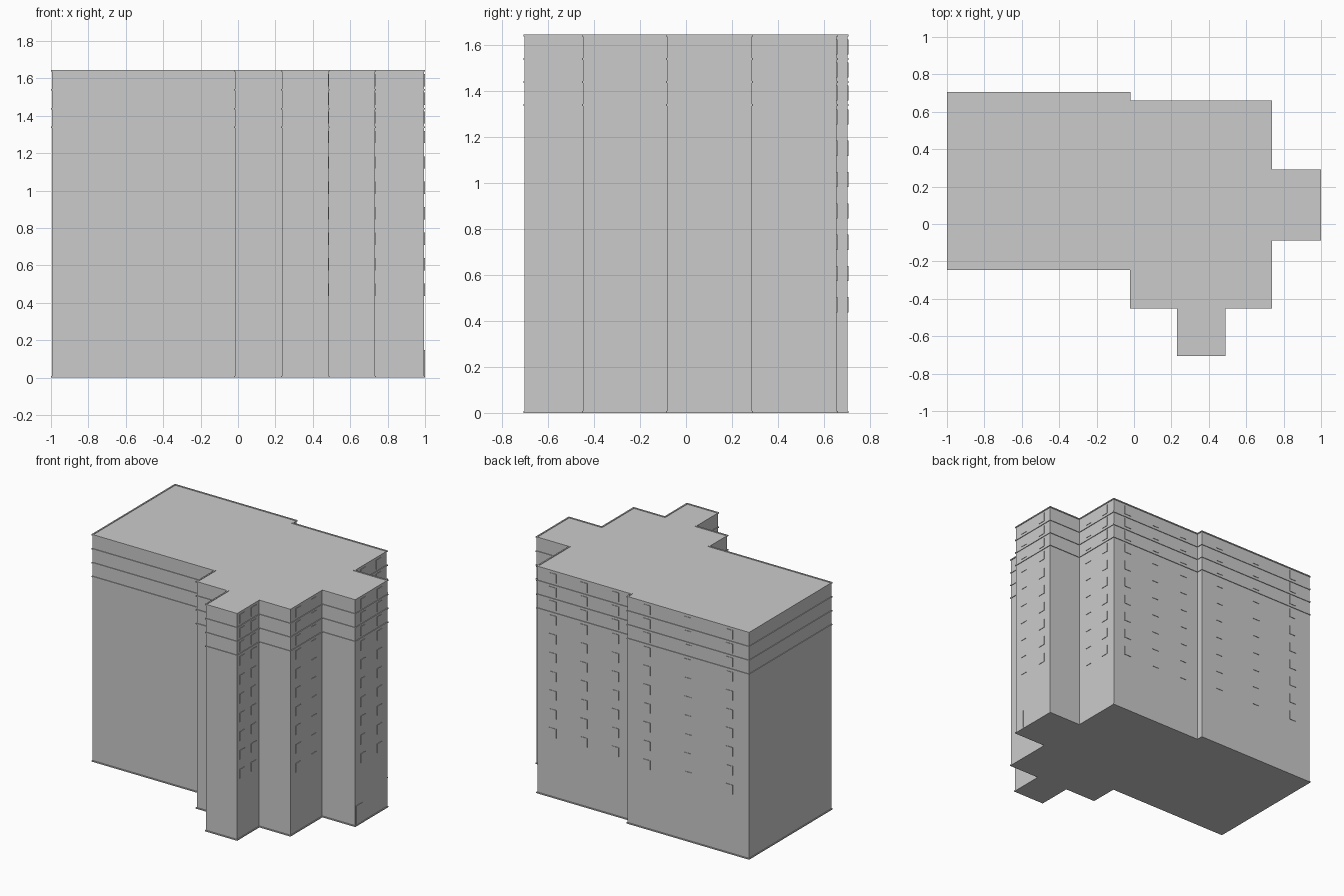
import bpy, bmesh
from mathutils import Vector

if "Cube" in bpy.data.objects:
    bpy.data.objects.remove(bpy.data.objects["Cube"])

H = 1.645      # overall height
TRIM = 0.005   # how far the mouldings stand out from the walls

# wall footprint, clockwise seen from above
PLAN = [(-.995, .702), (-.023, .702), (-.023, .655), (.732, .655),
        (.732, .286), (.995, .286), (.995, -.083), (.732, -.083),
        (.732, -.448), (.483, -.448), (.483, -.702), (.235, -.702),
        (.235, -.448), (-.016, -.448), (-.016, -.242), (-.995, -.242)]


def offset(d):
    """Footprint moved outward by d with mitred corners."""
    out = []
    for i, p in enumerate(PLAN):
        p = Vector(p)
        a = (p - Vector(PLAN[i - 1])).normalized()
        b = (Vector(PLAN[(i + 1) % len(PLAN)]) - p).normalized()
        out.append((p.x - (a.y + b.y) * d, p.y + (a.x + b.x) * d))
    return out


def finish(name, bm):
    bmesh.ops.recalc_face_normals(bm, faces=bm.faces)
    me = bpy.data.meshes.new(name)
    bm.to_mesh(me)
    bm.free()
    ob = bpy.data.objects.new(name, me)
    bpy.context.collection.objects.link(ob)
    return ob


def block(name, z0, z1):
    bm = bmesh.new()
    f = bm.faces.new([bm.verts.new((x, y, z0)) for x, y in PLAN])
    ext = bmesh.ops.extrude_face_region(bm, geom=[f], use_keep_orig=True)
    vs = [v for v in ext["geom"] if isinstance(v, bmesh.types.BMVert)]
    bmesh.ops.translate(bm, vec=(0, 0, z1 - z0), verts=vs)
    return finish(name, bm)


def ring(name, z0, z1):
    """Rectangular moulding that follows the whole footprint."""
    bm = bmesh.new()
    loops = [[bm.verts.new((x, y, z)) for x, y in offset(d)]
             for d, z in ((TRIM, z0), (TRIM, z1), (-TRIM, z1), (-TRIM, z0))]
    n = len(PLAN)
    for k in range(4):
        a, b = loops[k], loops[(k + 1) % 4]
        for i in range(n):
            j = (i + 1) % n
            bm.faces.new((a[i], a[j], b[j], b[i]))
    return finish(name, bm)


def add_box(bm, c, s):
    vs = bmesh.ops.create_cube(bm, size=1)["verts"]
    bmesh.ops.scale(bm, vec=s, verts=vs)
    bmesh.ops.translate(bm, vec=c, verts=vs)


# main body and mouldings
block("building_body", 0, H - 0.004)
ring("base_trim", 0, 0.008)
for i, z in enumerate((1.338, 1.438, 1.538)):
    ring(f"floor_band_{i + 1}", z - 0.004, z + 0.004)
ring("roof_edge", H - 0.008, H)

# windows: seven regular floors, then three closer top floors
ROWS = [0.47 + 0.136 * i for i in range(7)] + [1.39, 1.49, 1.59]
W, WH, D = 0.055, 0.066, 0.007


def windows(name, axis, wall, cols):
    bm = bmesh.new()
    for u in cols:
        for z in ROWS:
            if axis == "x":
                add_box(bm, (wall, u, z), (D, W, WH))
            else:
                add_box(bm, (u, wall, z), (W, D, WH))
    finish(name, bm)


windows("front_wing_windows", "x", .483, (-.645, -.512))
windows("side_front_windows", "x", .732, (-.358, -.18))
windows("side_wing_windows", "x", .995, (.005, .195))
windows("side_rear_windows", "x", .732, (.385, .56))
windows("rear_right_windows", "y", .655, (.105, .357, .607))
windows("rear_left_windows", "y", .702, (-.84, -.51, -.18))

# door on the side wing
bm = bmesh.new()
add_box(bm, (.995, -.038, .073), (D, .072, .146))
finish("side_door", bm)
